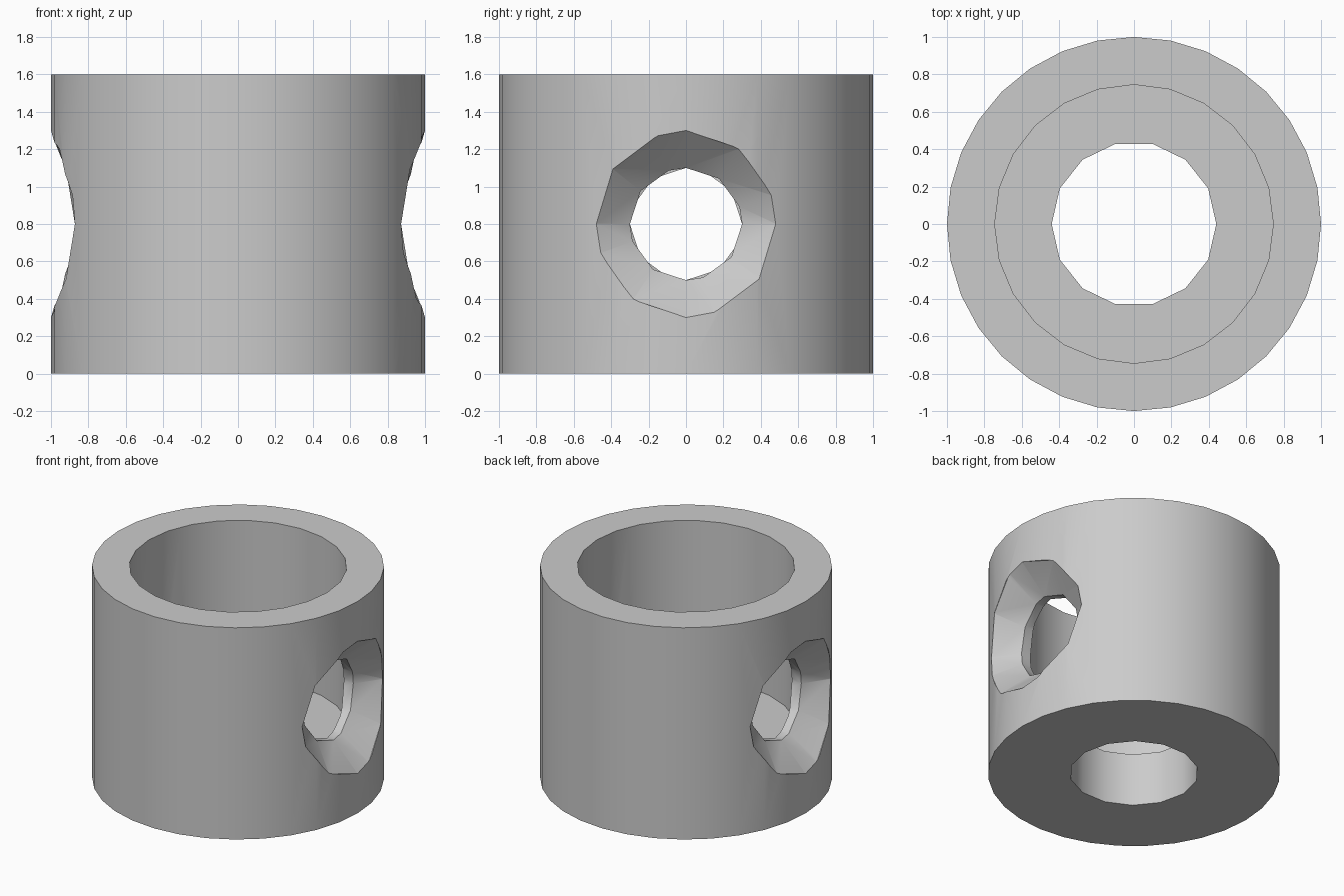
import bpy, bmesh, math

cube = bpy.data.objects.get("Cube")
if cube:
    bpy.data.objects.remove(cube, do_unlink=True)

MID_Z = 0.8


def drum(name, sides, radius, z0, z1):
    """Upright cylinder with a vertex on the x axis."""
    bpy.ops.mesh.primitive_cylinder_add(
        vertices=sides, radius=radius, depth=z1 - z0,
        location=(0, 0, (z0 + z1) / 2), rotation=(0, 0, math.pi / 2))
    ob = bpy.context.object
    ob.name = name
    return ob


def port_cutter(name, side):
    """Round side port with a chamfer that follows the curved wall."""
    angles = [q * 90 + a for q in range(4) for a in (0, 36, 72)]
    bm = bmesh.new()
    rings = [[] for _ in range(4)]
    for deg in angles:
        a = math.radians(-deg)
        c, s = math.cos(a), math.sin(a)
        yo, zo = 0.484 * c, 0.5 * s        # outer lip of the chamfer
        yi, zi = 0.3 * c, 0.3 * s          # straight bore of the port
        xo = math.sqrt(1 - yo * yo)
        xi = math.sqrt(1 - yi * yi) - 0.2
        points = ((1.3, yo, zo), (xo, yo, zo), (xi, yi, zi), (0.45, yi, zi))
        for ring, (x, y, z) in zip(rings, points):
            ring.append(bm.verts.new((side * x, side * y, MID_Z + z)))
    n = len(angles)
    for r0, r1 in zip(rings, rings[1:]):
        for i in range(n):
            j = (i + 1) % n
            bm.faces.new((r0[i], r0[j], r1[j], r1[i]))
    bm.faces.new(rings[0])
    bm.faces.new(rings[-1])
    bmesh.ops.triangulate(bm, faces=bm.faces[:])
    bmesh.ops.recalc_face_normals(bm, faces=bm.faces[:])
    mesh = bpy.data.meshes.new(name)
    bm.to_mesh(mesh)
    bm.free()
    ob = bpy.data.objects.new(name, mesh)
    bpy.context.collection.objects.link(ob)
    return ob


# Outer sleeve, then the wide bore, the floor hole and the two side ports
body = drum("sleeve_body", 32, 1.0, 0.0, 1.6)
cutters = [
    drum("bore_cutter", 24, 0.745, 0.4, 1.8),
    drum("floor_hole_cutter", 14, 0.44, -0.2, 0.6),
    port_cutter("left_port_cutter", 1),
    port_cutter("right_port_cutter", -1),
]
bpy.ops.object.select_all(action='DESELECT')
body.select_set(True)
bpy.context.view_layer.objects.active = body
for cutter in cutters:
    cutter.hide_render = True
    mod = body.modifiers.new(cutter.name, 'BOOLEAN')
    mod.operation = 'DIFFERENCE'
    mod.solver = 'EXACT'
    mod.object = cutter
    bpy.ops.object.modifier_apply(modifier=mod.name)
    bpy.data.objects.remove(cutter, do_unlink=True)

# Single plain grey
grey = bpy.data.materials.new("plain_grey")
grey.use_nodes = True
colour = (0.6, 0.6, 0.6, 1.0)
grey.diffuse_color = colour
grey.node_tree.nodes["Principled BSDF"].inputs["Base Color"].default_value = colour
body.data.materials.clear()
body.data.materials.append(grey)
for face in body.data.polygons:
    face.material_index = 0

# Smooth curved walls, crisp rims
bpy.ops.object.shade_smooth_by_angle(angle=math.radians(38))
